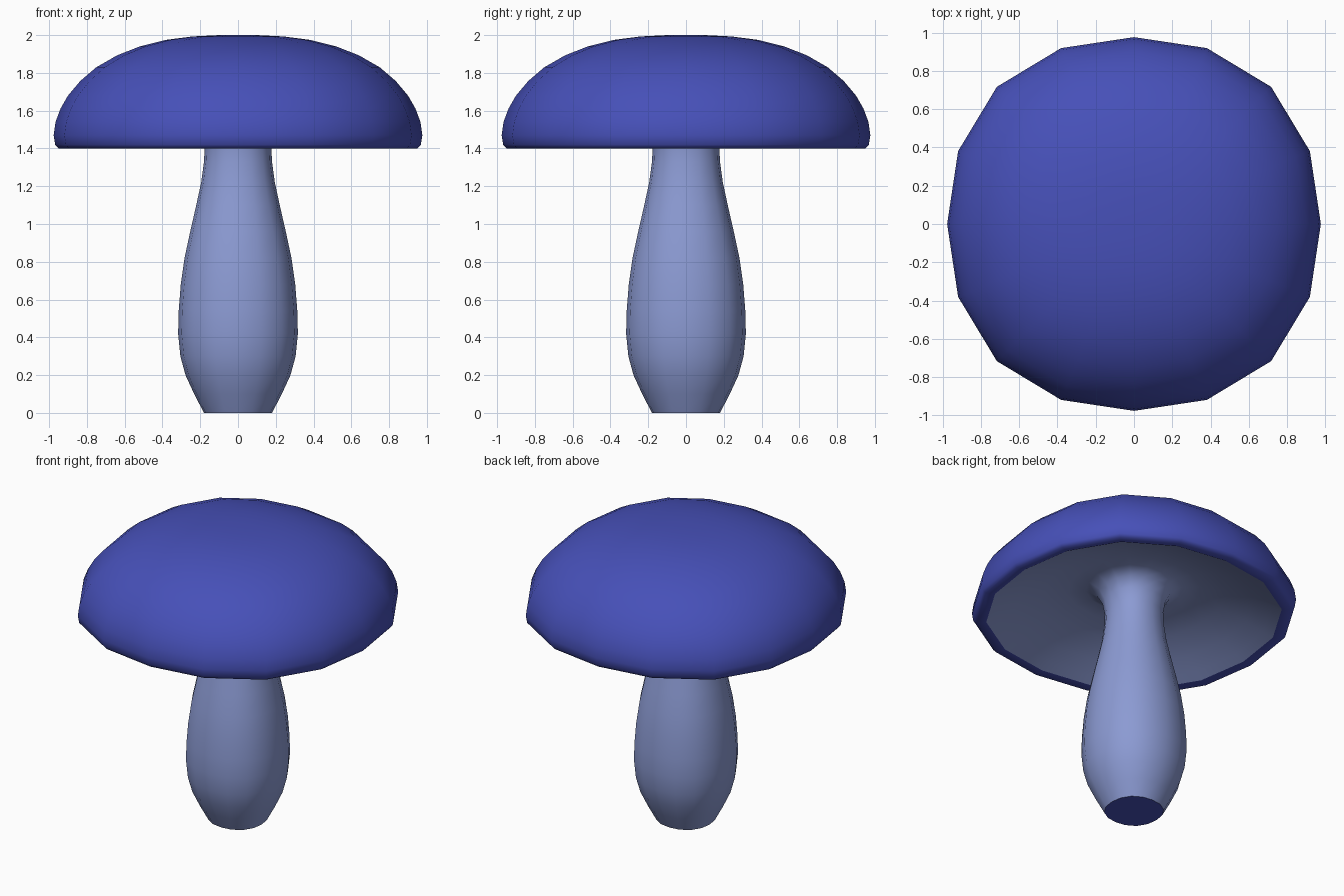
import bpy, bmesh, math

if "Cube" in bpy.data.objects:
    bpy.data.objects.remove(bpy.data.objects["Cube"])

# One material per colour
def material(name, rgb):
    m = bpy.data.materials.new(name)
    m.diffuse_color = (*rgb, 1)
    m.use_nodes = True
    m.node_tree.nodes["Principled BSDF"].inputs["Base Color"].default_value = m.diffuse_color
    return m

BLUE = material("deep blue", (0.062, 0.080, 0.48))
PALE = material("pale periwinkle", (0.26, 0.325, 0.65))

# 16-sided, slightly squarish cross-section
SIDES = 16
SQUARE = [1.0, 1.019, 1.038, 1.019]

def lathe(name, profile, mats, face_mat=lambda c, n: 0, angle=40):
    """Turn (radius, height) points round z; radius 0 closes the end."""
    bm = bmesh.new()
    rings = []
    for r, z in profile:
        if r == 0:
            rings.append([bm.verts.new((0, 0, z))] * SIDES)
            continue
        ring = []
        for i in range(SIDES):
            a = 2 * math.pi * i / SIDES
            k = r * SQUARE[i % 4]
            ring.append(bm.verts.new((k * math.cos(a), k * math.sin(a), z)))
        rings.append(ring)
    for low, high in zip(rings, rings[1:]):
        for i in range(SIDES):
            j = (i + 1) % SIDES
            quad = list(dict.fromkeys((low[i], low[j], high[j], high[i])))
            bm.faces.new(quad)
    bm.normal_update()
    for f in bm.faces:
        f.material_index = face_mat(f.calc_center_median(), f.normal)
    mesh = bpy.data.meshes.new(name)
    bm.to_mesh(mesh)
    bm.free()
    ob = bpy.data.objects.new(name, mesh)
    bpy.context.collection.objects.link(ob)
    for m in mats:
        mesh.materials.append(m)
    bpy.ops.object.select_all(action='DESELECT')
    ob.select_set(True)
    bpy.context.view_layer.objects.active = ob
    bpy.ops.object.shade_smooth_by_angle(angle=math.radians(angle))
    return ob

# Domed cap with its rolled rim
lathe("cap", [
    (0.89, 1.405), (0.95, 1.40), (0.968, 1.42), (0.976, 1.47), (0.966, 1.54),
    (0.94, 1.61), (0.90, 1.68), (0.835, 1.757), (0.75, 1.83), (0.64, 1.893),
    (0.52, 1.94), (0.38, 1.975), (0.24, 1.993), (0.10, 2.0), (0, 2.0)],
    [BLUE], angle=60)

# Stem flaring into the hollow underside of the cap; its foot is blue
lathe("stem_and_underside", [
    (0, 0), (0.18, 0), (0.232, 0.10), (0.278, 0.20), (0.305, 0.30),
    (0.317, 0.42), (0.314, 0.54), (0.303, 0.68), (0.283, 0.82), (0.253, 0.96),
    (0.221, 1.10), (0.195, 1.22), (0.18, 1.33), (0.176, 1.42), (0.19, 1.50),
    (0.225, 1.56), (0.29, 1.595), (0.40, 1.59), (0.55, 1.555), (0.72, 1.49),
    (0.83, 1.435), (0.89, 1.405)],
    [PALE, BLUE], lambda c, n: 1 if c.z < 0.01 else 0, angle=50)
